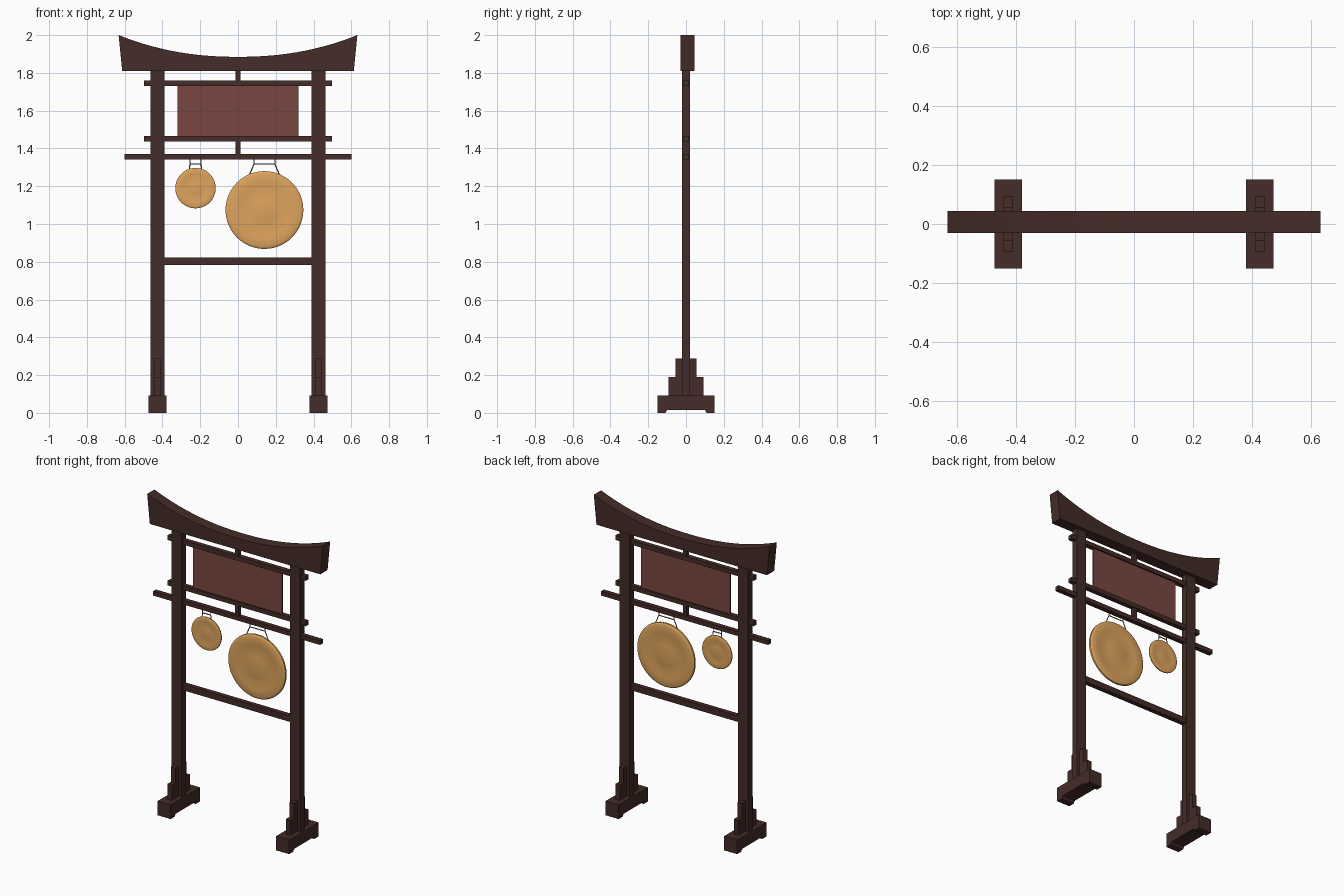
import bpy, bmesh, math
from mathutils import Vector

if "Cube" in bpy.data.objects:
    bpy.data.objects.remove(bpy.data.objects["Cube"])


def material(name, rgb):
    m = bpy.data.materials.new(name)
    m.diffuse_color = (*rgb, 1)
    m.use_nodes = True
    m.node_tree.nodes["Principled BSDF"].inputs["Base Color"].default_value = m.diffuse_color
    return m


WOOD = material("dark_wood", (0.058, 0.025, 0.020))
RED = material("red_panel", (0.19, 0.062, 0.050))
GOLD = material("brass", (0.73, 0.37, 0.11))
CORD = material("cord", (0.20, 0.12, 0.06))


def finish(name, bm, mat):
    bmesh.ops.recalc_face_normals(bm, faces=bm.faces)
    me = bpy.data.meshes.new(name)
    bm.to_mesh(me)
    bm.free()
    me.materials.append(mat)
    ob = bpy.data.objects.new(name, me)
    bpy.context.collection.objects.link(ob)
    return ob


def box(name, x0, x1, y0, y1, z0, z1, mat=WOOD):
    bm = bmesh.new()
    bmesh.ops.create_cube(bm, size=1)
    for v in bm.verts:
        v.co = ((x0 + x1) / 2 + v.co.x * (x1 - x0),
                (y0 + y1) / 2 + v.co.y * (y1 - y0),
                (z0 + z1) / 2 + v.co.z * (z1 - z0))
    return finish(name, bm, mat)


def extrude(name, points, offset, mat=WOOD):
    bm = bmesh.new()
    face = bm.faces.new([bm.verts.new(p) for p in points])
    new = bmesh.ops.extrude_face_region(bm, geom=[face])["geom"]
    bmesh.ops.translate(bm, vec=offset,
                        verts=[v for v in new if isinstance(v, bmesh.types.BMVert)])
    return finish(name, bm, mat)


def smooth(ob, angle=30):
    bpy.ops.object.select_all(action="DESELECT")
    ob.select_set(True)
    bpy.context.view_layer.objects.active = ob
    bpy.ops.object.shade_smooth_by_angle(angle=math.radians(angle))


# Curved top beam
N = 28
outline = [(-0.613, -0.03, 1.81), (0.613, -0.03, 1.81)]
for i in range(N + 1):
    t = 1 - 2 * i / N
    outline.append((0.632 * t, -0.03, 1.885 + 0.115 * abs(t) ** 2.2))
smooth(extrude("top_beam", outline, (0, 0.074, 0)))

# Posts, feet and stepped braces
foot = [(-0.15, 0), (-0.108, 0), (-0.1, 0.015), (0.1, 0.015),
        (0.108, 0), (0.15, 0), (0.15, 0.092), (-0.15, 0.092)]
brace = [(-0.093, 0.09), (0.093, 0.09), (0.093, 0.19), (0.056, 0.19),
         (0.056, 0.287), (-0.056, 0.287), (-0.056, 0.19), (-0.093, 0.19)]
for s, side in ((-1, "left"), (1, "right")):
    c = s * 0.426
    box(f"{side}_post", c - 0.036, c + 0.036, -0.021, 0.021, 0.09, 1.815)
    extrude(f"{side}_foot", [(c - 0.047, y, z) for y, z in foot], (0.094, 0, 0))
    extrude(f"{side}_brace", [(c - 0.016, y, z) for y, z in brace], (0.032, 0, 0))

# Horizontal rails
for name, half, z0, z1 in (("upper_panel_rail", 0.498, 1.731, 1.760),
                           ("lower_panel_rail", 0.498, 1.436, 1.465),
                           ("hanging_rail", 0.60, 1.342, 1.370),
                           ("lower_crossbar", 0.395, 0.784, 0.823)):
    box(name, -half, half, -0.015, 0.015, z0, z1)

# Centre struts and red panel
box("upper_strut", -0.012, 0.012, -0.012, 0.012, 1.755, 1.815)
box("lower_strut", -0.012, 0.012, -0.012, 0.012, 1.365, 1.44)
box("sign_panel", -0.32, 0.32, -0.006, 0.006, 1.46, 1.735, RED)


def gong(name, cx, cz, r):
    # Lathe profile: radius factor, half depth factor
    half = [(0, 0.078), (0.2, 0.074), (0.36, 0.056), (0.42, 0.052), (0.68, 0.058),
            (0.74, 0.066), (0.94, 0.062), (0.975, 0.05), (1, 0.028)]
    prof = [(a, -b) for a, b in half] + [(a, b) for a, b in reversed(half)]
    bm = bmesh.new()
    vs = [bm.verts.new((a * r, b * r, 0)) for a, b in prof]
    es = [bm.edges.new(p) for p in zip(vs, vs[1:])]
    bmesh.ops.spin(bm, geom=vs + es, cent=(0, 0, 0), axis=(0, 1, 0),
                   angle=math.tau, steps=56)
    bmesh.ops.remove_doubles(bm, verts=bm.verts, dist=1e-5)
    bmesh.ops.translate(bm, verts=bm.verts, vec=(cx, 0, cz))
    smooth(finish(name, bm, GOLD))


def cord(name, points, closed=False):
    cu = bpy.data.curves.new(name, "CURVE")
    cu.dimensions = "3D"
    cu.bevel_depth = 0.003
    cu.bevel_resolution = 1
    cu.use_fill_caps = True
    sp = cu.splines.new("POLY")
    sp.points.add(len(points) - 1)
    for p, (x, z) in zip(sp.points, points):
        p.co = (x, 0, z, 1)
    cu.materials.append(CORD)
    bpy.context.collection.objects.link(bpy.data.objects.new(name, cu))


# Gongs with their hanging cords
for name, cx, cz, r, top, low in (("large_gong", 0.14, 1.074, 0.206, 0.055, 0.082),
                                  ("small_gong", -0.225, 1.19, 0.107, 0.029, 0.034)):
    gong(name, cx, cz, r)
    zl = cz + math.sqrt(r * r - low * low) - 0.008
    for s, side in ((-1, "left"), (1, "right")):
        cord(f"{name}_{side}_cord",
             [(cx + s * top, 1.348), (cx + s * top, 1.317), (cx + s * low, zl)])
    cord(f"{name}_cross_cord", [(cx - top, 1.317), (cx + top, 1.317)])
